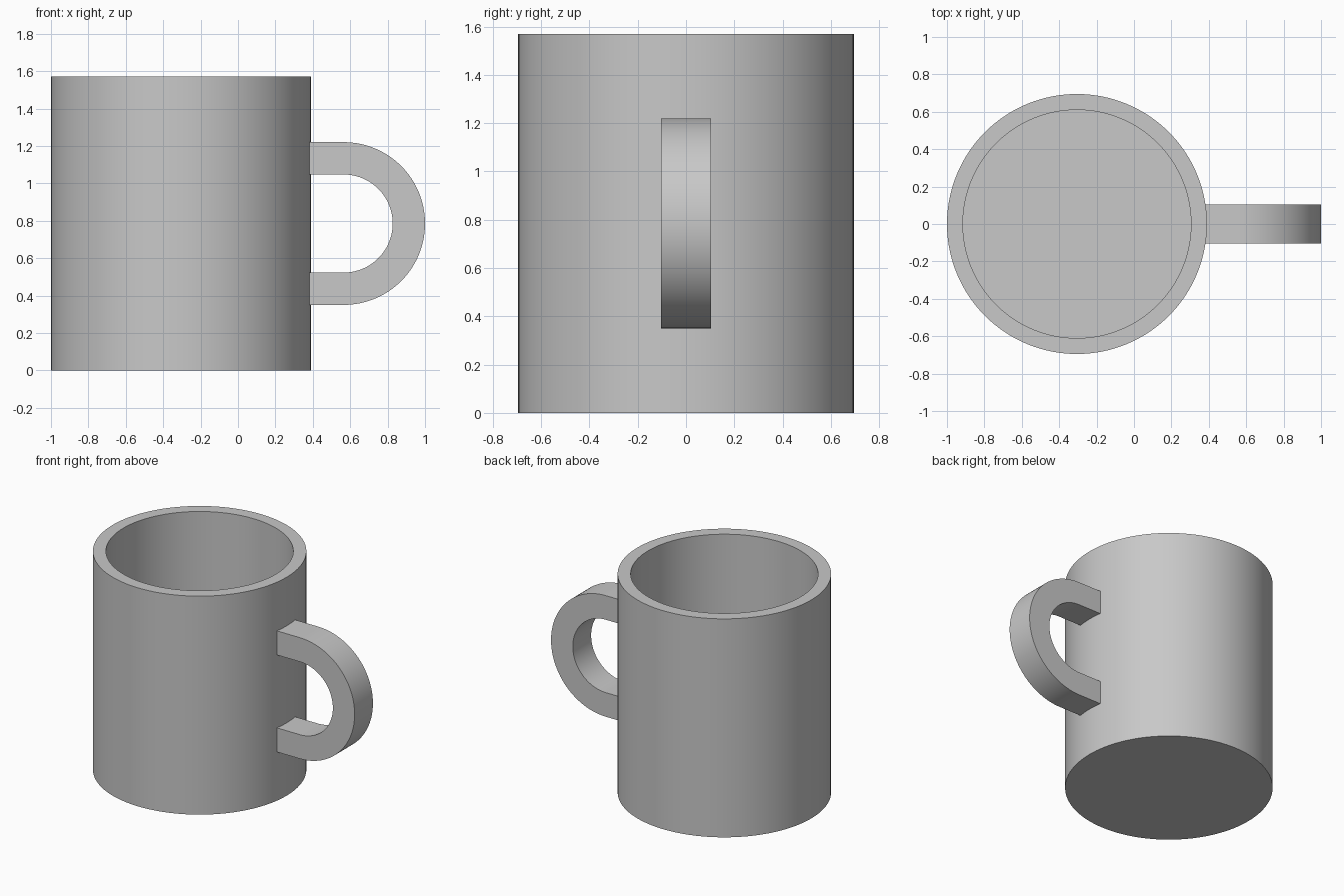
import bpy
import math

old = bpy.data.objects.get("Cube")
if old:
    bpy.data.objects.remove(old, do_unlink=True)

# Single glaze colour
glaze = bpy.data.materials.new("plain_grey")
grey = (0.58, 0.58, 0.58, 1)
glaze.diffuse_color = grey
glaze.use_nodes = True
glaze.node_tree.nodes["Principled BSDF"].inputs["Base Color"].default_value = grey

CENTRE_X = -0.305
SEGMENTS = 128


def make_object(name, verts, faces):
    mesh = bpy.data.meshes.new(name)
    mesh.from_pydata(verts, [], faces)
    mesh.materials.append(glaze)
    obj = bpy.data.objects.new(name, mesh)
    bpy.context.collection.objects.link(obj)
    bpy.ops.object.select_all(action="DESELECT")
    obj.select_set(True)
    bpy.context.view_layer.objects.active = obj
    bpy.ops.object.shade_smooth_by_angle(angle=math.radians(30))
    return obj


def lathe(name, profile):
    """Turn (radius, z) rings about the cup axis and cap both ends."""
    n = SEGMENTS
    turns = [math.tau * i / n for i in range(n)]
    verts = [(CENTRE_X + r * math.cos(a), r * math.sin(a), z)
             for r, z in profile for a in turns]
    faces = [(k * n + i, k * n + (i + 1) % n,
              (k + 1) * n + (i + 1) % n, (k + 1) * n + i)
             for k in range(len(profile) - 1) for i in range(n)]
    faces.append(tuple(reversed(range(n))))
    last = (len(profile) - 1) * n
    faces.append(tuple(range(last, last + n)))
    return make_object(name, verts, faces)


def sweep_handle(name, root_x, bend_x, mid_z, outer, inner, half_width):
    """Rectangular section along two straight arms joined by a half circle."""
    steps = 64
    path = [(root_x, math.pi / 2)]
    path += [(bend_x, math.pi / 2 - math.pi * i / steps) for i in range(steps + 1)]
    path += [(root_x, -math.pi / 2)]
    section = [(outer, -half_width), (outer, half_width),
               (inner, half_width), (inner, -half_width)]
    verts = [(x + r * math.cos(a), y, mid_z + r * math.sin(a))
             for x, a in path for r, y in section]
    faces = [(k * 4 + j, k * 4 + (j + 1) % 4,
              (k + 1) * 4 + (j + 1) % 4, (k + 1) * 4 + j)
             for k in range(len(path) - 1) for j in range(4)]
    end = (len(path) - 1) * 4
    faces += [(3, 2, 1, 0), (end, end + 1, end + 2, end + 3)]
    return make_object(name, verts, faces)


# Hollow cup: outer wall, flat rim, inner wall and floor
lathe("cup_body", [(0.695, 0), (0.695, 1.57), (0.61, 1.57), (0.61, 0.085)])

# Handle, with its ends sunk into the wall
sweep_handle("handle", 0.35, 0.565, 0.785, 0.435, 0.262, 0.104)
